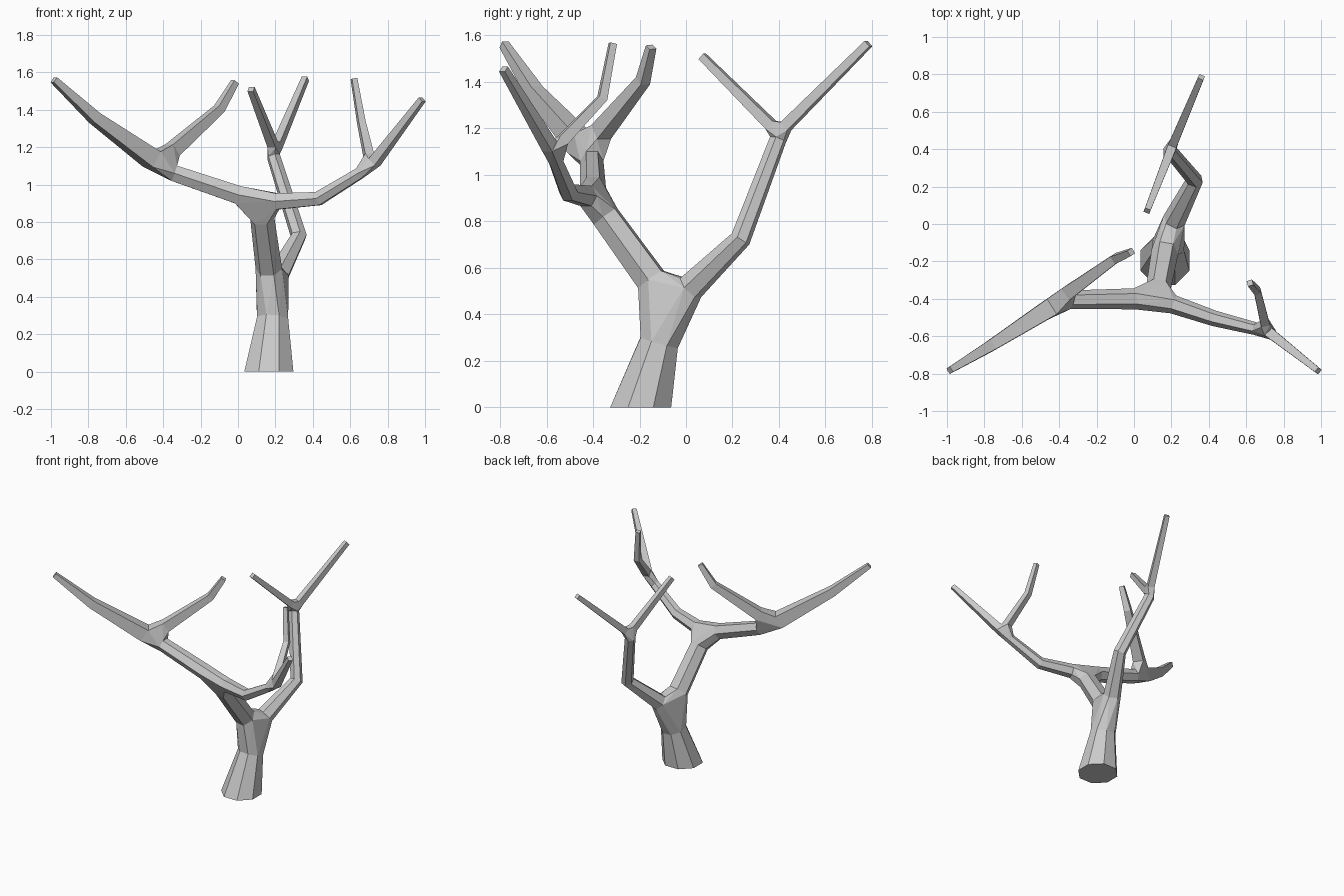
import bpy, bmesh
from math import sin, cos, pi
from mathutils import Vector

if "Cube" in bpy.data.objects:
    bpy.data.objects.remove(bpy.data.objects["Cube"])

bm = bmesh.new()


def limb(points, sides, start_dir=None, cap_start=False, cap_end=False):
    """Loft a tapering tube through (x, y, z, radius) points; return end rings."""
    pos = [Vector(p[:3]) for p in points]
    last = len(pos) - 1
    rings, ref, old = [], None, None
    for i, p in enumerate(pos):
        t = Vector((0, 0, 0))
        if i > 0:
            t += (p - pos[i - 1]).normalized()
        if i < last:
            t += (pos[i + 1] - p).normalized()
        if i == 0 and start_dir:
            t = Vector(start_dir)
        t.normalize()
        if ref is None:
            ref = Vector((0, 0, 1)) if abs(t.z) < 0.9 else Vector((1, 0, 0))
        else:
            ref = old.rotation_difference(t) @ ref
        old = t
        u = (ref - t * ref.dot(t)).normalized()
        w = t.cross(u)
        ring = []
        for k in range(sides):
            a = 2 * pi * (k + 0.5) / sides
            ring.append(bm.verts.new(p + (u * cos(a) + w * sin(a)) * points[i][3]))
        rings.append(ring)
    for a, b in zip(rings, rings[1:]):
        for k in range(sides):
            j = (k + 1) % sides
            bm.faces.new((a[k], a[j], b[j], b[k]))
    if cap_start:
        bm.faces.new(rings[0][::-1])
    if cap_end:
        bm.faces.new(rings[-1])
    return rings[0], rings[-1]


def fork(*rings):
    """Join limb ends with a faceted hull, leaving the limb mouths open."""
    tmp = bmesh.new()
    src = {}
    for n, ring in enumerate(rings):
        for v in ring:
            src[tmp.verts.new(v.co)] = (n, v)
    bmesh.ops.convex_hull(tmp, input=list(tmp.verts))
    for f in tmp.faces:
        info = [src[v] for v in f.verts]
        if len({n for n, _ in info}) > 1:
            try:
                bm.faces.new([v for _, v in info])
            except ValueError:
                pass
    tmp.free()


# trunk
_, trunk = limb([(0.165, -0.195, 0, 0.142), (0.185, -0.115, 0.28, 0.09)], 8,
                start_dir=(0, 0, 1), cap_start=True)
# front limb
f0, f1 = limb([(0.165, -0.15, 0.55, 0.072), (0.13, -0.345, 0.82, 0.066)], 6)
# back limb
b0, b1 = limb([(0.215, 0.02, 0.515, 0.062), (0.325, 0.235, 0.725, 0.045),
               (0.19, 0.395, 1.15, 0.037)], 6)
fork(trunk, f0, b0)

# left and right boughs
l0, l1 = limb([(0.0, -0.40, 0.945, 0.056), (-0.34, -0.405, 1.06, 0.05)], 6)
r0, r1 = limb([(0.21, -0.43, 0.91, 0.05), (0.43, -0.505, 0.925, 0.042),
               (0.65, -0.56, 1.06, 0.034)], 6)
fork(f1, l0, r0)


def twig(points):
    return limb(points, 4, cap_end=True)[0]


# left twigs
fork(l1,
     twig([(-0.46, -0.455, 1.135, 0.068), (-0.765, -0.65, 1.355, 0.043),
           (-0.985, -0.782, 1.56, 0.024)]),
     twig([(-0.35, -0.365, 1.185, 0.052), (-0.10, -0.185, 1.405, 0.034),
           (-0.015, -0.15, 1.55, 0.024)]))
# right twigs
fork(r1,
     twig([(0.73, -0.585, 1.12, 0.038), (0.985, -0.785, 1.455, 0.022)]),
     twig([(0.70, -0.53, 1.15, 0.034), (0.66, -0.36, 1.33, 0.027),
           (0.62, -0.315, 1.565, 0.021)]))
# back twigs
fork(b1,
     twig([(0.21, 0.43, 1.21, 0.033), (0.36, 0.785, 1.565, 0.023)]),
     twig([(0.185, 0.365, 1.215, 0.033), (0.07, 0.07, 1.51, 0.023)]))

bmesh.ops.recalc_face_normals(bm, faces=list(bm.faces))
mesh = bpy.data.meshes.new("bare_tree")
bm.to_mesh(mesh)
bm.free()
bpy.context.collection.objects.link(bpy.data.objects.new("bare_tree", mesh))
